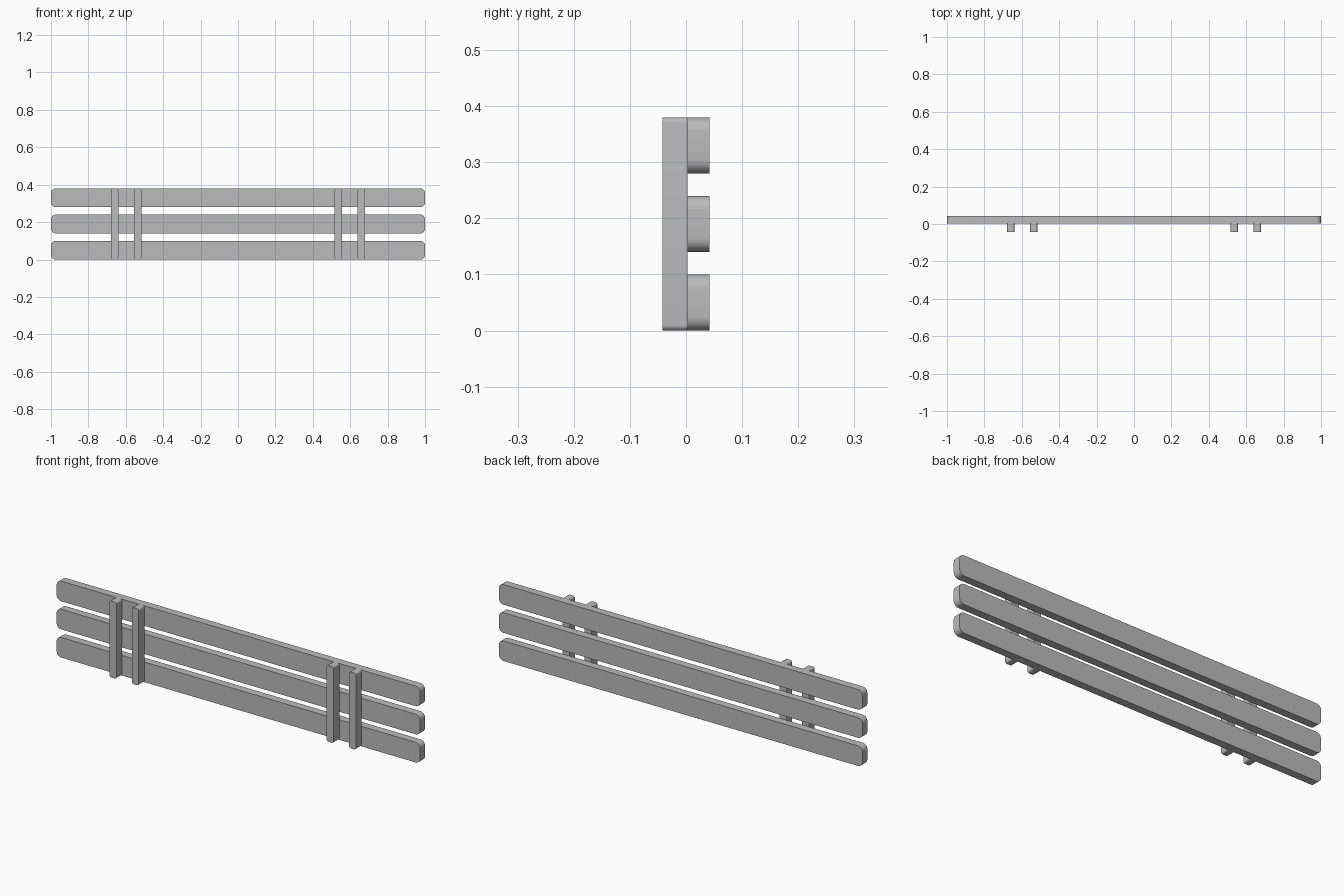
import bpy, bmesh, math

cube = bpy.data.objects.get("Cube")
if cube:
    bpy.data.objects.remove(cube, do_unlink=True)

grey = bpy.data.materials.new("plain_grey")
grey.use_nodes = True
colour = (0.5, 0.5, 0.5, 1)
grey.diffuse_color = colour
grey.node_tree.nodes["Principled BSDF"].inputs["Base Color"].default_value = colour


def rounded_board(name, x, z, width, height, y_front, y_back, radius):
    """Board whose outline is rounded when seen from the front."""
    bm = bmesh.new()
    bmesh.ops.create_cube(bm, size=1)
    bmesh.ops.scale(bm, vec=(width, y_back - y_front, height), verts=bm.verts)
    corners = [e for e in bm.edges
               if abs(e.verts[0].co.y - e.verts[1].co.y) > 0.001]
    bmesh.ops.bevel(bm, geom=corners, offset=radius, segments=6,
                    profile=0.5, affect='EDGES')
    mesh = bpy.data.meshes.new(name)
    bm.to_mesh(mesh)
    bm.free()
    mesh.materials.append(grey)
    board = bpy.data.objects.new(name, mesh)
    board.location = (x, (y_front + y_back) / 2, z)
    bpy.context.collection.objects.link(board)
    bpy.ops.object.select_all(action='DESELECT')
    board.select_set(True)
    bpy.context.view_layer.objects.active = board
    bpy.ops.object.shade_smooth_by_angle(angle=math.radians(30))


# Three long horizontal slats
for i, level in enumerate(("lower", "middle", "upper")):
    rounded_board(level + "_slat", 0, 0.05 + 0.14 * i, 2, 0.1, 0.003, 0.042, 0.025)

# Two pairs of upright battens on the front
for side, sign in (("left", 1), ("right", -1)):
    for place, x in (("inner", 0.536), ("outer", 0.659)):
        rounded_board(f"{side}_{place}_batten", sign * x, 0.19,
                      0.038, 0.38, -0.042, 0.003, 0.01)
